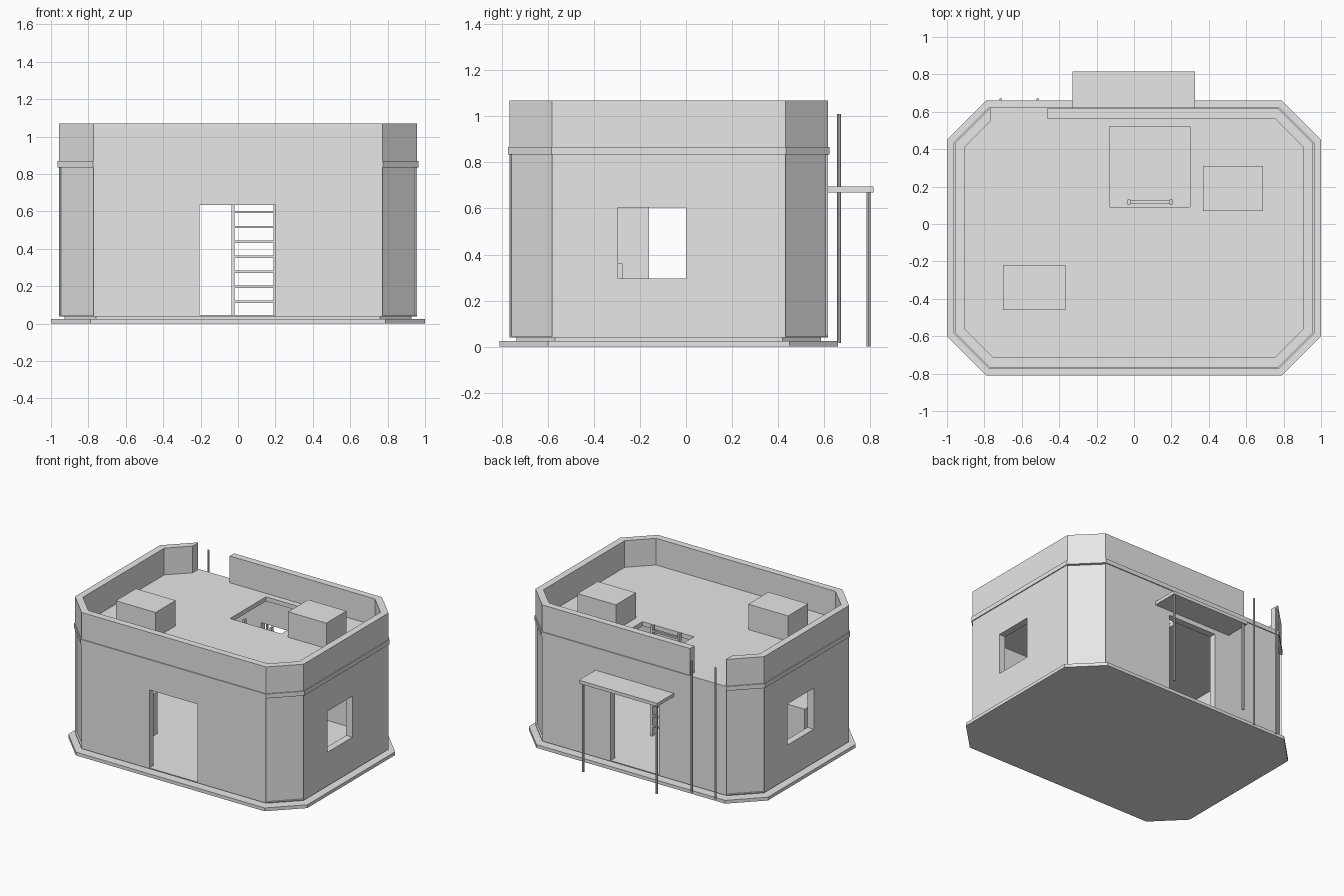
import bpy, bmesh, math
from mathutils import Vector

old = bpy.data.objects.get("Cube")
if old:
    bpy.data.objects.remove(old, do_unlink=True)

GREY = bpy.data.materials.new("plain grey")
GREY.use_nodes = True
GREY.diffuse_color = (0.8, 0.8, 0.8, 1)
GREY.node_tree.nodes["Principled BSDF"].inputs["Base Color"].default_value = (0.8, 0.8, 0.8, 1)

CY = -0.075          # middle of the building in depth
FLOOR, EAVE, ROOF, TOP = 0.045, 0.835, 0.868, 1.07
HX, HY, CH = 0.957, 0.692, 0.185   # wall half sizes and corner chamfer


def prism(name, points, z0, z1):
    """Extrude a counter-clockwise outline from z0 to z1."""
    bm = bmesh.new()
    face = bm.faces.new([bm.verts.new((x, y, z0)) for x, y in points])
    out = bmesh.ops.extrude_face_region(bm, geom=[face])
    for v in out["geom"]:
        if isinstance(v, bmesh.types.BMVert):
            v.co.z = z1
    bmesh.ops.recalc_face_normals(bm, faces=bm.faces)
    mesh = bpy.data.meshes.new(name)
    bm.to_mesh(mesh)
    bm.free()
    mesh.materials.append(GREY)
    obj = bpy.data.objects.new(name, mesh)
    bpy.context.collection.objects.link(obj)
    return obj


def octagon(grow=0.0, notch=0.0):
    """Chamfered rectangle; notch sets the corner panels back."""
    hx, hy = HX + grow, HY + grow
    c = CH + grow * (2 - math.sqrt(2))
    pts = []
    for sx, sy in ((1, -1), (1, 1), (-1, 1), (-1, -1)):
        a = Vector((sx * (hx - c), CY + sy * hy))
        b = Vector((sx * hx, CY + sy * (hy - c)))
        d = Vector((-sx * notch, -sy * notch))
        corner = [a, a + d, b + d, b] if notch else [a, b]
        pts += corner if sx * sy < 0 else corner[::-1]
    return pts


def box(name, x, y, z):
    return prism(name, [(x[0], y[0]), (x[1], y[0]), (x[1], y[1]), (x[0], y[1])], *z)


def rod(name, x, y, r, z0, z1):
    ring = [i * math.tau / 8 for i in range(8)]
    return prism(name, [(x + r * math.cos(a), y + r * math.sin(a)) for a in ring], z0, z1)


def cut(obj, *cutters):
    """Subtract the cutters, bake the result and drop them."""
    for c in cutters:
        c.hide_render = True
        mod = obj.modifiers.new("cut", 'BOOLEAN')
        mod.operation, mod.solver, mod.object = 'DIFFERENCE', 'EXACT', c
    dg = bpy.context.evaluated_depsgraph_get()
    dg.update()
    mesh = bpy.data.meshes.new_from_object(obj.evaluated_get(dg))
    obj.modifiers.clear()
    obj.data = mesh
    for c in cutters:
        bpy.data.objects.remove(c, do_unlink=True)


# Ground slab and recessed plinth that carries the floor
slab = prism("ground_slab", octagon(0.043), 0, 0.025)
prism("plinth", octagon(-0.03), 0.025, FLOOR)

# Walls with set-back corner panels, doorways and windows
walls = prism("walls", octagon(notch=0.01), FLOOR, EAVE)
cut(walls,
    prism("room_cutter", octagon(-0.052), 0, 1),
    box("door_cutter", (-0.205, 0.2), (-1, 1), (0, 0.635)),
    box("left_window_cutter", (0.5, 1.2), (-0.295, 0), (0.295, 0.605)),
    box("right_window_cutter", (-1.2, -0.5), (-0.16, 0.155), (0.295, 0.605)))
box_floor = prism("floor", octagon(-0.001), FLOOR - 0.006, FLOOR)

# Roof slab showing as a thin band, with the ladder hatch
roof = prism("roof_slab", octagon(0.007), EAVE, ROOF)
cut(roof, box("hatch_cutter", (-0.13, 0.3), (0.09, 0.52), (0.7, 1)))

# Parapet with a gap at the back for the climbing poles
parapet = prism("parapet", octagon(), ROOF, TOP)
cut(parapet,
    prism("parapet_cutter", octagon(-0.052), 0.5, 1.5),
    box("gap_cutter", (-0.765, -0.465), (0.3, 1), (0.5, 1.5)))

# Rooftop boxes
box("roof_box_left", (0.37, 0.69), (0.07, 0.31), (ROOF, 1.06))
box("roof_box_right", (-0.7, -0.367), (-0.46, -0.22), (ROOF, 1.06))

# Crate inside the room
box("crate", (-0.8, -0.48), (-0.58, -0.275), (FLOOR, 0.36))

# Inside ladder up to the hatch
for side, x in (("right", -0.027), ("left", 0.198)):
    box("ladder_rail_" + side, (x - 0.007, x + 0.007), (0.105, 0.13), (FLOOR, 0.88))
for i in range(10):
    z = 0.117 + 0.08 * i
    box("ladder_rung", (-0.025, 0.196), (0.11, 0.125), (z - 0.006, z + 0.006))

# Back canopy on two posts
box("canopy", (-0.33, 0.326), (0.605, 0.815), (0.67, 0.695))
for x in (-0.31, 0.305):
    rod("canopy_post", x, 0.793, 0.009, 0, 0.67)

# Tall poles at the parapet gap
for x in (-0.713, -0.515):
    rod("climbing_pole", x, 0.665, 0.008, 0.015, 1.01)
